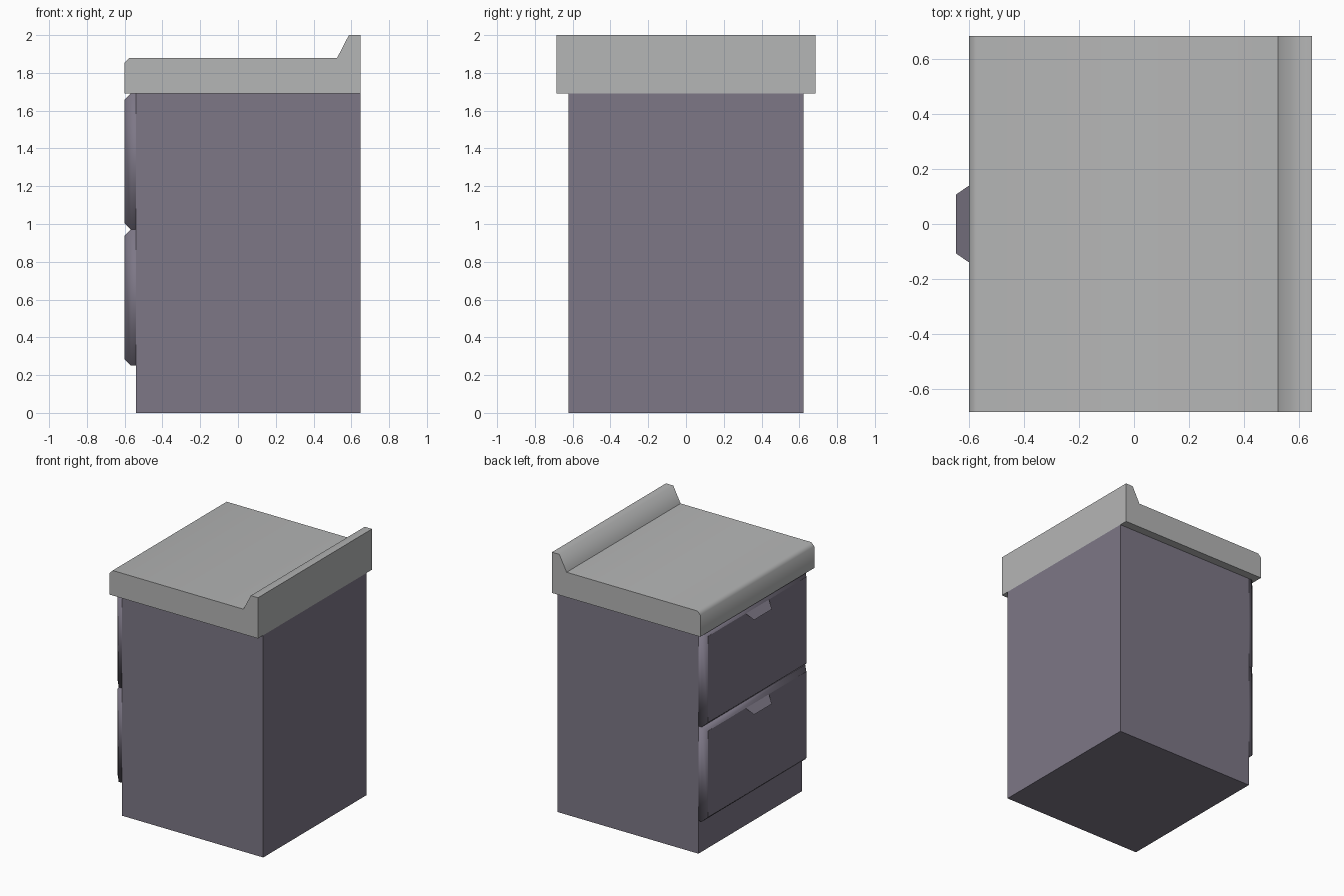
import bpy, bmesh

if "Cube" in bpy.data.objects:
    bpy.data.objects.remove(bpy.data.objects["Cube"], do_unlink=True)


def make_material(name, rgb):
    mat = bpy.data.materials.new(name)
    mat.use_nodes = True
    color = (*rgb, 1.0)
    mat.diffuse_color = color
    mat.node_tree.nodes["Principled BSDF"].inputs["Base Color"].default_value = color
    return mat


def make_object(name, bm, mat):
    mesh = bpy.data.meshes.new(name)
    bm.to_mesh(mesh)
    bm.free()
    mesh.materials.append(mat)
    obj = bpy.data.objects.new(name, mesh)
    bpy.context.collection.objects.link(obj)
    return obj


def box(x0, x1, half_y, z0, z1):
    bm = bmesh.new()
    bmesh.ops.create_cube(bm, size=1)
    for v in bm.verts:
        v.co = (x1 if v.co.x > 0 else x0,
                half_y if v.co.y > 0 else -half_y,
                z1 if v.co.z > 0 else z0)
    return bm


purple = make_material("muted purple paint", (0.205, 0.185, 0.24))
grey = make_material("worktop grey", (0.46, 0.465, 0.465))

BACK, FACE, FRONT = 0.648, -0.54, -0.6
HALF_Y, TOP, CHAMFER = 0.622, 1.69, 0.032

# Cabinet body
make_object("cabinet_body", box(FACE, BACK, HALF_Y, 0, TOP), purple)


# Drawer fronts with a chamfered rim, soft rim and crisp flat panel
def drawer(name, z0, z1):
    bm = box(FRONT, FACE, HALF_Y, z0, z1)
    rim = [e for e in bm.edges if all(v.co.x < FRONT + 0.001 for v in e.verts)]
    bmesh.ops.bevel(bm, geom=rim, offset=CHAMFER, segments=1, affect='EDGES')
    bm.normal_update()
    for f in bm.faces:
        f.smooth = abs(f.normal.x) < 0.99
        if not f.smooth:
            for e in f.edges:
                e.smooth = False
    make_object(name, bm, purple)


# Finger pull: a tapered tab that carries on the slope of the drawer's top chamfer
def pull(name, z):
    bm = bmesh.new()
    reach = 0.048
    verts = [bm.verts.new(p) for p in (
        (FRONT, 0.14, z), (FRONT - reach, 0.107, z - reach),
        (FRONT - reach, -0.107, z - reach), (FRONT, -0.14, z))]
    face = bm.faces.new(verts)
    face.normal_update()
    if face.normal.z < 0:
        face.normal_flip()
    make_object(name, bm, purple)


for label, z0, z1 in (("lower", 0.25, 0.97), ("upper", 0.97, TOP)):
    drawer(label + "_drawer_front", z0, z1)
    pull(label + "_drawer_pull", z1 - CHAMFER)

# Worktop: side profile with rolled front edge and raised splashback, extruded across
profile = [(FRONT, TOP), (BACK, TOP), (BACK, 2.0), (0.587, 2.0),
           (0.525, 1.88), (-0.575, 1.88), (FRONT, 1.855)]
bm = bmesh.new()
cap = bm.faces.new([bm.verts.new((x, -0.685, z)) for x, z in profile])
moved = bmesh.ops.extrude_face_region(bm, geom=[cap], use_keep_orig=True)["geom"]
for v in moved:
    if isinstance(v, bmesh.types.BMVert):
        v.co.y = 0.685
bmesh.ops.recalc_face_normals(bm, faces=bm.faces[:])
for f in bm.faces:
    f.smooth = abs(f.normal.y) < 0.5
soft_x = (0.587, -0.575, FRONT)
for e in bm.edges:
    a, b = (v.co for v in e.verts)
    along = abs(a.y - b.y) > 1
    e.smooth = along and a.z > TOP + 0.01 and any(abs(a.x - x) < 0.001 for x in soft_x)
make_object("worktop", bm, grey)
